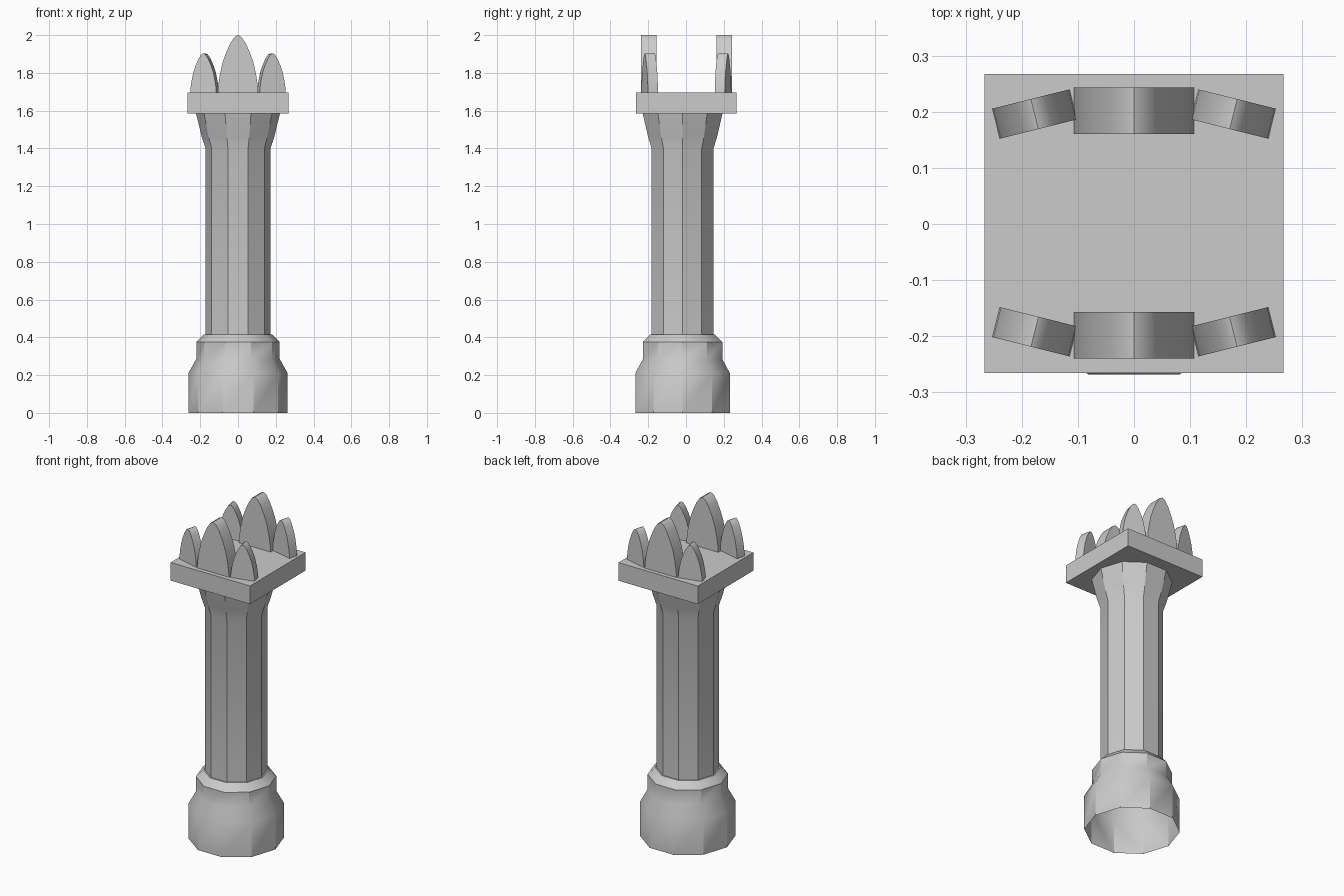
import bpy, bmesh, math
from mathutils import Matrix, Vector

if "Cube" in bpy.data.objects:
    bpy.data.objects.remove(bpy.data.objects["Cube"])

SIDES = 10
COL_Y = -0.018   # column axis sits slightly forward of the plate centre


def finish(name, bm, angle=33):
    bmesh.ops.recalc_face_normals(bm, faces=bm.faces)
    me = bpy.data.meshes.new(name)
    bm.to_mesh(me)
    bm.free()
    ob = bpy.data.objects.new(name, me)
    bpy.context.collection.objects.link(ob)
    bpy.ops.object.select_all(action='DESELECT')
    ob.select_set(True)
    bpy.context.view_layer.objects.active = ob
    bpy.ops.object.shade_smooth_by_angle(angle=math.radians(angle))
    return ob


def lathe(name, profile):
    """Open ten-sided shell through (radius, z) points."""
    bm = bmesh.new()
    rings = []
    for r, z in profile:
        rings.append([bm.verts.new((r * math.cos(2 * math.pi * i / SIDES),
                                    r * math.sin(2 * math.pi * i / SIDES) + COL_Y, z))
                      for i in range(SIDES)])
    for lo, hi in zip(rings, rings[1:]):
        for i in range(SIDES):
            j = (i + 1) % SIDES
            bm.faces.new((lo[i], lo[j], hi[j], hi[i]))
    return finish(name, bm)


# Half outline of a pointed leaf, as fractions of half width and height
LEAF = [(1, 0), (0.97, 0.15), (0.9, 0.31), (0.77, 0.52), (0.6, 0.69),
        (0.38, 0.86), (0.17, 0.97)]


def leaf(name, x, y, half_width, height, depth, turn):
    bm = bmesh.new()
    outline = LEAF + [(0, 1)] + [(-a, b) for a, b in reversed(LEAF)]
    verts = [bm.verts.new((a * half_width, -depth / 2, b * height)) for a, b in outline]
    face = bm.faces.new(verts)
    ext = bmesh.ops.extrude_face_region(bm, geom=[face])
    moved = [g for g in ext['geom'] if isinstance(g, bmesh.types.BMVert)]
    bmesh.ops.translate(bm, verts=moved, vec=(0, depth, 0))
    # extrusion drops the source face, so close the front when needed
    bmesh.ops.holes_fill(bm, edges=[e for e in bm.edges if e.is_boundary], sides=0)
    bm.transform(Matrix.Translation(Vector((x, y, 1.693))) @ Matrix.Rotation(turn, 4, 'Z'))
    return finish(name, bm)


# Stepped foot, hollow and open underneath
lathe("base", [(0.263, 0), (0.263, 0.21), (0.221, 0.285), (0.221, 0.375),
               (0.18, 0.415), (0.172, 0.415)])

# Shaft with flared head
lathe("shaft", [(0.172, 0.41), (0.172, 1.40), (0.193, 1.465), (0.222, 1.585)])

# Square top plate
bm = bmesh.new()
bmesh.ops.create_cube(bm, size=1)
bm.transform(Matrix.Translation((0, 0.001, 1.64)) @ Matrix.Diagonal((0.533, 0.533, 0.11, 1)))
finish("top_plate", bm)

# Front and back rows of leaf-shaped crests
for row, s in (("front", -1), ("back", 1)):
    leaf(row + "_centre_crest", 0, s * 0.2 + 0.002, 0.107, 0.307, 0.083, 0)
    for side, t in (("left", -1), ("right", 1)):
        leaf(f"{row}_{side}_crest", t * 0.177, s * 0.194 + 0.002,
             0.071, 0.21, 0.055, -s * t * math.radians(14))
